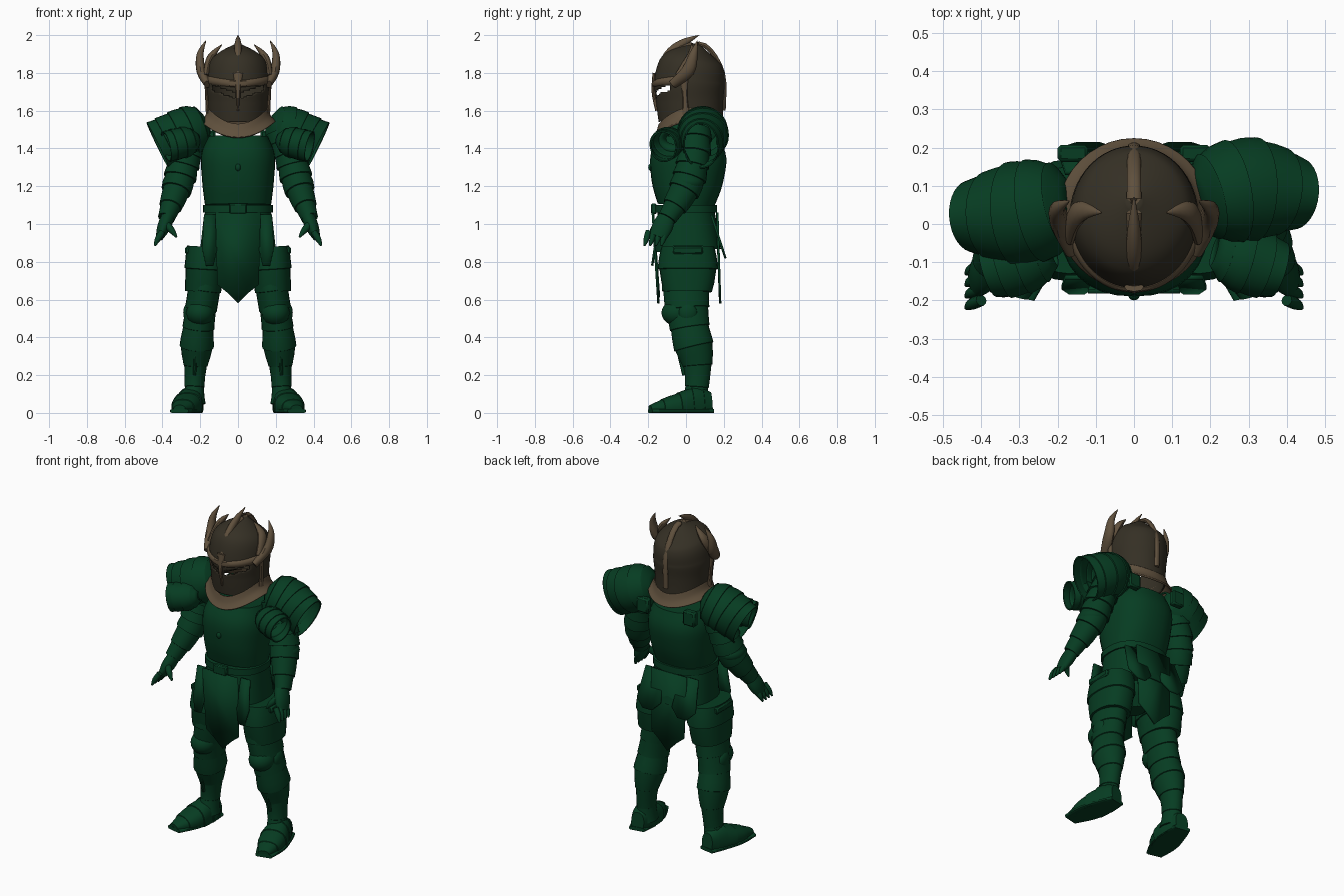
import bpy, bmesh, math
from mathutils import Vector

cube = bpy.data.objects.get("Cube")
if cube:
    bpy.data.objects.remove(cube, do_unlink=True)


def material(name, *rgb):
    mat = bpy.data.materials.new(name)
    mat.use_nodes = True
    mat.diffuse_color = (*rgb, 1)
    mat.node_tree.nodes["Principled BSDF"].inputs["Base Color"].default_value = (*rgb, 1)
    return mat


GREEN = material("dark green armour", .002, .046, .016)
IRON = material("dark iron", .035, .029, .018)
BRONZE = material("dull bronze", .115, .08, .046)
FORWARD, UPWARD = Vector((0, 1, 0)), Vector((0, 0, 1))
made = []


def finish(name, bm, mat, side=1, thickness=0):
    """Turn the mesh into an object, flipped in x for the right-hand side."""
    for vert in bm.verts:
        vert.co.x *= side
    bmesh.ops.recalc_face_normals(bm, faces=bm.faces)
    mesh = bpy.data.meshes.new(name)
    bm.to_mesh(mesh)
    bm.free()
    mesh.materials.append(mat)
    obj = bpy.data.objects.new(name, mesh)
    bpy.context.collection.objects.link(obj)
    if thickness:
        obj.modifiers.new("thickness", "SOLIDIFY").thickness = thickness
    made.append(obj)


def sample(values, t):
    """Smooth curve through evenly spaced values, with t from zero to one."""
    last = len(values) - 1
    place = max(0, min(1, t)) * last
    i = min(int(place), last - 1)
    f = place - i
    before, a, b, after = (values[max(0, min(last, i + k))] for k in (-1, 0, 1, 2))
    bend = before * 2 - a * 5 + b * 4 - after
    twist = (a - b) * 3 + after - before
    return a + ((b - before) + (bend + twist * f) * f) * (f / 2)


def loft(name, mat, path, widths, depths, side=1, up=FORWARD, steps=12, lames=0, ridge=.06,
         segments=24, power=1, thickness=0, shape=None, drop=None):
    """Elliptical skin along a path; lames split it into overlapping bands, thickness opens the ends."""
    bm = bmesh.new()
    points = [Vector(p) for p in path]
    stations = [(k / steps, 1) for k in range(steps + 1)]
    if lames:
        stations = [((j + q) / lames, 1 + ridge * q) for j in range(lames) for q in (.01, .5, .9, .99)]
    loops = []
    for t, swell in stations:
        middle = sample(points, t)
        along = (sample(points, t + .02) - sample(points, t - .02)).normalized()
        deep = (up - along * up.dot(along)).normalized()
        wide = deep.cross(along)
        loop = []
        for k in range(segments):
            angle = math.tau * k / segments
            c, d = (math.copysign(abs(v) ** power, v) for v in (math.cos(angle), math.sin(angle)))
            p = middle + (wide * c * sample(widths, t) + deep * d * sample(depths, t)) * swell
            if shape:
                shape(p, d)
            loop.append(bm.verts.new(p))
        loops.append(loop)
    for low, high in zip(loops, loops[1:]):
        for k in range(segments):
            bm.faces.new((low[k - 1], low[k], high[k], high[k - 1]))
    if not thickness:
        bm.faces.new(loops[0])
    if drop or not thickness:
        bm.faces.new(loops[-1])
    if drop:
        gone = [face for face in bm.faces if drop(face.calc_center_median())]
        bmesh.ops.delete(bm, geom=gone, context="FACES")
    finish(name, bm, mat, side, thickness)


def ball(name, mat, centre, size, side=1):
    bm = bmesh.new()
    bmesh.ops.create_uvsphere(bm, u_segments=20, v_segments=12, radius=1)
    for vert in bm.verts:
        vert.co = [c + v * s for c, v, s in zip(centre, vert.co, size)]
    finish(name, bm, mat, side)


def box(name, mat, centre, size, side=1):
    bm = bmesh.new()
    bmesh.ops.create_cube(bm, size=1)
    for vert in bm.verts:
        vert.co = [c + v * s for c, v, s in zip(centre, vert.co, size)]
    bmesh.ops.bevel(bm, geom=bm.edges[:], offset=min(size) / 5, segments=1, affect="EDGES")
    finish(name, bm, mat, side)


def panel(name, mat, half, y_top, y_low, middle=0, side=1):
    """Hanging plate from half an outline of (x, z), mirrored about its middle and sloping in y."""
    bm = bmesh.new()
    top, low = half[0][1], half[-1][1]
    outline = half + [(-x, z) for x, z in reversed(half) if x]
    bm.faces.new([bm.verts.new((middle + x, y_top + (y_low - y_top) * (top - z) / (top - low), z))
                  for x, z in outline])
    finish(name, bm, mat, side, .012)


# Torso, belt and skirt
loft("cuirass", GREEN, [(0, 0, 1.1), (0, .01, 1.3), (0, .02, 1.46)], [.175, .19, .195, .16],
     [.15, .19, .2, .16], power=.85, segments=32)
loft("belt", GREEN, [(0, 0, 1.06), (0, 0, 1.1)], [.185, .185], [.165, .165], power=.85, segments=32, steps=1)
box("buckle", GREEN, (0, -.17, 1.08), (.09, .03, .055))
ball("chest_stud", GREEN, (0, -.185, 1.3), (.015, .015, .02))
loft("skirt", GREEN, [(0, 0, 1.07), (0, .01, .86)], [.175, .19], [.15, .175], power=.8, segments=32)
loft("pelvis", GREEN, [(0, .01, .9), (0, .01, .74)], [.15, .13, .05], [.13, .11, .06])
for face, y_top, y_low in (("front", -.17, -.14), ("back", .16, .175)):
    panel(face + "_tabard", GREEN, [(.12, 1.06), (.11, .68), (.06, .64), (0, .58)], y_top, y_low)
    panel(face + "_tabard_strip", GREEN, [(.05, 1.06), (.06, .68), (0, .61)], y_top * 1.06, y_low * 1.06)


def ground(p, d):
    p.z = max(p.z, 0)


for side, word in ((1, "left_"), (-1, "right_")):
    # Hip plates
    panel(word + "back_skirt_plate", GREEN, [(.06, 1.05), (.08, .87), (.03, .82)], .14, .215, .12, side)
    panel(word + "front_skirt_plate", GREEN, [(.03, 1.05), (.04, .87), (.02, .78)], -.145, -.185, .15, side)
    loft(word + "tasset", GREEN, [(.17, .01, .88), (.185, .01, .64)], [.1, .1, .09], [.14, .15, .12],
         side, lames=2, power=.85)
    box(word + "hip_flap", GREEN, (.235, .01, .86), (.09, .16, .04), side)

    # Legs
    loft(word + "leg", GREEN, [(.15, 0, .85), (.18, 0, .65), (.21, .02, .45), (.225, .06, .25), (.235, .05, .05)],
         [.09, .09, .085, .08, .08, .085, .06, .05, .06], [.11, .12, .12, .11, .1, .1, .075, .06, .07], side, lames=8)
    ball(word + "knee_cap", GREEN, (.2, -.045, .53), (.075, .085, .07), side)
    ball(word + "knee_wing", GREEN, (.265, .01, .53), (.025, .05, .05), side)
    loft(word + "shin_ridge", GREEN, [(.22, -.07, .45), (.23, -.01, .2)], [.012, .008], [.01, .01], side, segments=8)

    # Feet
    loft(word + "boot", GREEN, [(.24, .135, .05), (.26, 0, .04), (.31, -.19, .02)], [.04, .065, .075, .03],
         [.06, .09, .06, .02], side, up=UPWARD, lames=5, power=.85, shape=ground)
    loft(word + "sole", GREEN, [(.24, .14, .01), (.265, 0, .01), (.31, -.19, .01)], [.05, .07, .08, .05],
         [.012, .012], side, up=UPWARD, power=.6, shape=ground)

    # Arms
    loft(word + "arm", GREEN, [(.22, .05, 1.5), (.28, .04, 1.35), (.32, 0, 1.2), (.38, -.1, 1.03)],
         [.08, .08, .075, .04], [.08, .08, .08, .045], side, lames=7, ridge=.12)
    ball(word + "elbow_guard", GREEN, (.32, .01, 1.22), (.08, .085, .055), side)

    # Hands
    loft(word + "palm", GREEN, [(.37, -.1, 1.04), (.415, -.15, .93)], [.035, .035, .02], [.045, .055, .045], side)
    for k in range(4):
        y = -.2 + k * .03
        loft(word + "finger", GREEN, [(.4, y, .96), (.425, y - .01, .92), (.44, y - .02, .885)],
             [.016, .016, .005], [.015, .015, .005], side, steps=6, segments=10)
    loft(word + "thumb", GREEN, [(.38, -.15, 1), (.35, -.175, .965), (.325, -.185, .93)],
         [.02, .017, .005], [.02, .017, .005], side, steps=6, segments=10)

    # Domed shoulder bell, the fan in front of it and the strap behind
    y = .05 + .03 * side
    loft(word + "pauldron", GREEN, [(.155, .06, 1.53), (.29, y + .01, 1.48), (.425, y, 1.415)],
         [.02, .11, .13, .13, .13, .13], [.03, .11, .13, .13, .11, .09], side, lames=5, ridge=.05,
         thickness=.008, segments=32)
    loft(word + "pauldron_fan", GREEN, [(.21, -.07, 1.45), (.38, -.12, 1.41)], [.03, .075, .08, .08],
         [.04, .08, .085, .07], side, lames=4, thickness=.008)
    box(word + "back_strap", GREEN, (.16, .185, 1.45), (.08, .045, .09), side)

    # Crown horns, brow and cheek trim
    loft(word + "outer_horn", BRONZE, [(.16, -.07, 1.74), (.195, .01, 1.81), (.2, .04, 1.9), (.17, .06, 1.97)],
         [.02, .025, .018, .002], [.025, .035, .022, .002], side, segments=12)
    loft(word + "inner_horn", BRONZE, [(.17, -.03, 1.78), (.145, .03, 1.88), (.085, .03, 1.95)],
         [.015, .02, .002], [.03, .03, .002], side, segments=12)
    brow = [(.17 * math.sin(k / 5), .02 - .19 * math.cos(k / 5), 1.74 + k / 250) for k in range(8)]
    loft(word + "brow_band", BRONZE, brow, [.018, .02], [.01, .01], side, segments=8)
    loft(word + "cheek_trim", BRONZE, [(.17, -.01, 1.76), (.16, 0, 1.58)], [.008, .01], [.02, .013, .02],
         side, segments=8)


# Helmet with a slanting eye slit on each side of the nose guard
def eye_slit(centre):
    slant = 1.675 + abs(centre.x) / 3
    return abs(centre.z - slant) < .014 and centre.y < -.09 and abs(centre.x) > .01


loft("helmet", IRON, [(0, .025, 1.55), (0, .02, 1.65), (0, .02, 1.76), (0, .04, 1.87), (0, .06, 1.95)],
     [.155, .16, .168, .14, .02], [.17, .178, .186, .155, .02], steps=60, segments=64, thickness=.008, drop=eye_slit)
loft("nose_guard", BRONZE, [(0, -.165, 1.8), (0, -.172, 1.7), (0, -.155, 1.6)], [.026, .012, .005],
     [.012, .01, .008], segments=8)


# Flared collar, lower at the front and back than at the sides
def dip(p, d):
    p.z -= (.085 if d < 0 else .05) * d * d


loft("neck_collar", BRONZE, [(0, .025, 1.615), (0, .025, 1.545)], [.16, .17, .2], [.17, .18, .2],
     segments=40, thickness=.01, shape=dip)

# Crest sweeping over the skull
loft("front_crest", BRONZE, [(0, -.165, 1.76), (0, -.1, 1.89), (0, -.02, 1.955), (0, .07, 2)],
     [.02, .02, .018, .002], [.012, .022, .022, .001], segments=12)
loft("rear_crest", BRONZE, [(0, -.03, 1.935), (0, .1, 1.945), (0, .195, 1.8), (0, .2, 1.6)], [.02, .016],
     [.014, .01], segments=12)

# Shading
bpy.ops.object.select_all(action="DESELECT")
for obj in made:
    obj.select_set(True)
bpy.context.view_layer.objects.active = made[0]
bpy.ops.object.shade_smooth_by_angle(angle=math.radians(40))
